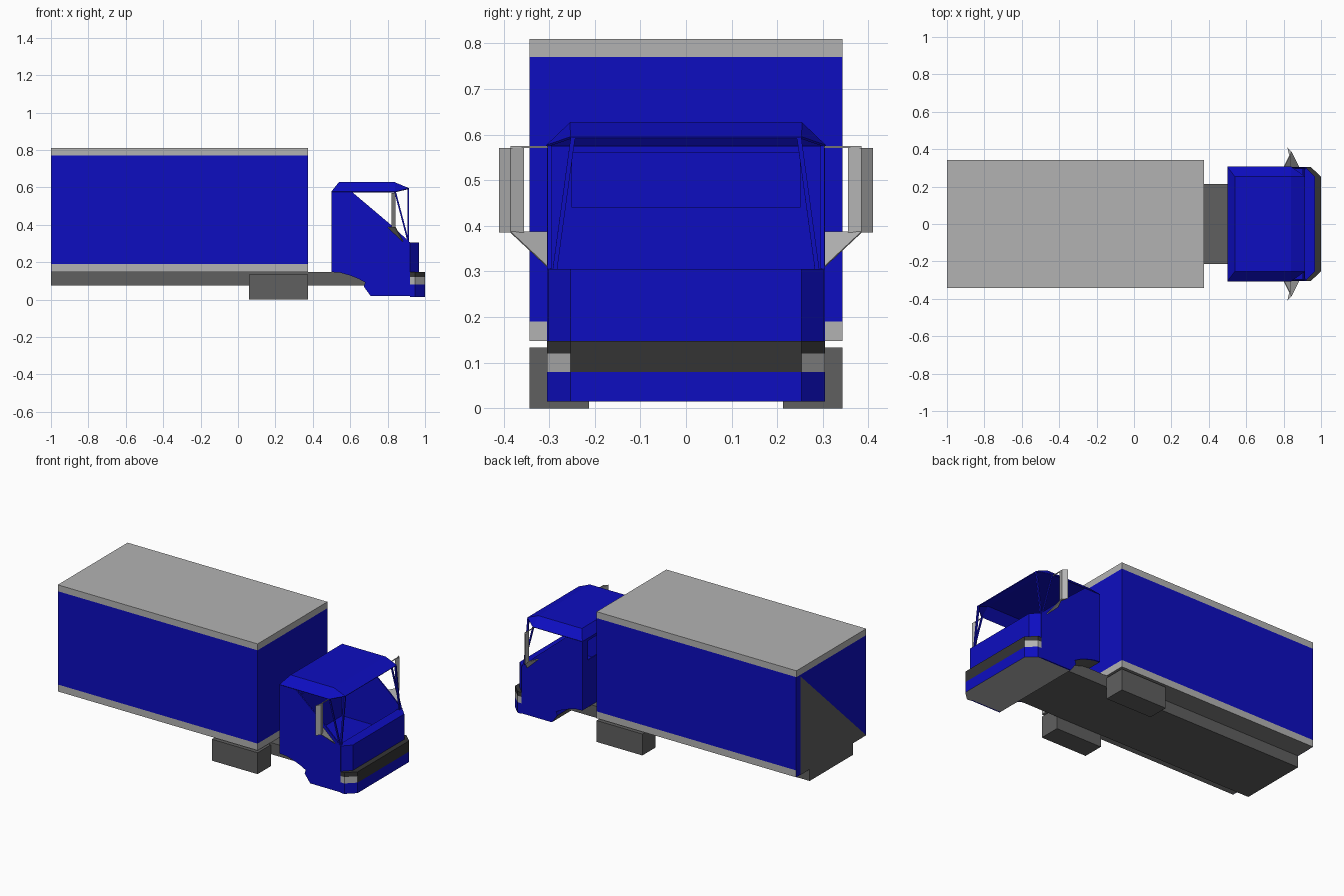
import bpy, bmesh, math
from mathutils import Vector

if "Cube" in bpy.data.objects:
    bpy.data.objects.remove(bpy.data.objects["Cube"], do_unlink=True)


def material(name, r, g, b):
    m = bpy.data.materials.new(name)
    m.use_nodes = True
    m.diffuse_color = (r, g, b, 1)
    m.node_tree.nodes["Principled BSDF"].inputs["Base Color"].default_value = (r, g, b, 1)
    return m


BLUE = material("blue paint", 0.004, 0.004, 0.53)
LIGHT = material("light grey", 0.45, 0.45, 0.45)
CHASSIS = material("chassis grey", 0.115, 0.115, 0.115)
DARK = material("bumper charcoal", 0.034, 0.034, 0.034)
FLOOR = material("floor grey", 0.23, 0.23, 0.23)


def make(name, verts, faces, mats):
    me = bpy.data.meshes.new(name)
    me.from_pydata([tuple(v) for v in verts], [], faces)
    bm = bmesh.new()
    bm.from_mesh(me)
    bmesh.ops.recalc_face_normals(bm, faces=bm.faces)
    bm.to_mesh(me)
    bm.free()
    for m in mats:
        me.materials.append(m)
    ob = bpy.data.objects.new(name, me)
    bpy.context.collection.objects.link(ob)
    return ob


def prism(name, ring, offset, *mats):
    """Extrude a closed 3D ring along an offset vector."""
    n = len(ring)
    a = [Vector(p) for p in ring]
    verts = a + [p + Vector(offset) for p in a]
    faces = [list(range(n)), list(range(n, 2 * n))]
    faces += [(i, (i + 1) % n, n + (i + 1) % n, n + i) for i in range(n)]
    return make(name, verts, faces, mats)


def box(name, x0, x1, y0, y1, z0, z1, *mats):
    ring = [(x0, y0, z0), (x1, y0, z0), (x1, y1, z0), (x0, y1, z0)]
    return prism(name, ring, (0, 0, z1 - z0), *mats)


def paint(ob, rule):
    """Pick each face's material slot with a rule on the face."""
    for f in ob.data.polygons:
        f.material_index = rule(f)


def bar(name, a, b, r, mat):
    """Thin square rod between two points."""
    a, b = Vector(a), Vector(b)
    d = b - a
    u = d.orthogonal().normalized() * r
    v = d.normalized().cross(u)
    return prism(name, [a + u, a + v, a - u, a - v], d, mat)


# Cargo box: grey bands above and below blue walls
W = 0.343
lower = box("cargo_lower_band", -0.997, 0.375, -W, W, 0.147, 0.19, LIGHT, FLOOR)
paint(lower, lambda f: 1 if f.normal.z < -0.5 else 0)
box("cargo_walls", -0.997, 0.375, -W, W, 0.19, 0.77, BLUE)
box("cargo_roof_band", -1.0, 0.375, -W, W, 0.77, 0.81, LIGHT)
box("cargo_rear_panel", -0.9985, -0.997, -W, W, 0.147, 0.77, BLUE)
prism("cargo_rear_triangle", [(-1, 0.303, 0.76), (-1, 0.303, 0.147), (-1, -W, 0.147)],
      (0.0015, 0, 0), CHASSIS)

# Chassis and side tanks
box("chassis", -1.0, 0.685, -0.213, 0.213, 0.075, 0.147, CHASSIS)
for side, s in (("left", 1), ("right", -1)):
    y0, y1 = sorted((0.213 * s, W * s))
    box(side + "_side_tank", 0.06, 0.375, y0, y1, 0.0, 0.133, CHASSIS)

# Cab lower body, with the wheel arch cut into its profile
C = 0.305
arch = [(0.5, 0.147), (0.545, 0.144), (0.595, 0.13), (0.64, 0.113),
        (0.68, 0.092), (0.672, 0.07), (0.71, 0.018)]
tub = arch + [(0.92, 0.018), (0.92, 0.155), (0.5, 0.155)]
ob = prism("cab_floor", [(x, -0.297, z) for x, z in tub], (0, 0.594, 0), BLUE, LIGHT, CHASSIS)
paint(ob, lambda f: 1 if f.normal.z < -0.9 and f.center.z < 0.05
      else 2 if f.normal.z < -0.2 else 0)

# Cab side walls, sill sloping under the window
wall = arch + [(0.92, 0.018), (0.92, 0.305), (0.823, 0.395), (0.61, 0.575), (0.5, 0.575)]
for side, s in (("left", 1), ("right", -1)):
    prism(side + "_cab_wall", [(x, s * C, z) for x, z in wall], (0, -0.008 * s, 0), BLUE)

# Cab rear wall around its window opening
box("cab_rear_wall_bottom", 0.5, 0.508, -0.297, 0.297, 0.155, 0.44, BLUE)
box("cab_rear_wall_top", 0.5, 0.508, -0.297, 0.297, 0.56, 0.575, BLUE)
for side, s in (("left", 1), ("right", -1)):
    y0, y1 = sorted((0.25 * s, 0.297 * s))
    box(side + "_cab_rear_wall_post", 0.5, 0.508, y0, y1, 0.44, 0.56, BLUE)


def front_plan(back, corner, front, z):
    return [(back, -C, z), (corner, -C, z), (front, -0.253, z),
            (front, 0.253, z), (corner, C, z), (back, C, z)]


# Nose and bumper layers with chamfered corners
prism("cab_nose", front_plan(0.90, 0.917, 0.967, 0.147), (0, 0, 0.158), BLUE)
skirt = prism("bumper_skirt", front_plan(0.92, 0.945, 1.0, 0.015), (0, 0, 0.065), BLUE, LIGHT)
paint(skirt, lambda f: 1 if f.normal.z < -0.5 else 0)
lamps = prism("bumper_headlight_band", front_plan(0.92, 0.945, 1.0, 0.08), (0, 0, 0.04), DARK, LIGHT)
paint(lamps, lambda f: 1 if abs(f.normal.y) > 0.4 else 0)
prism("bumper_top_band", front_plan(0.92, 0.945, 1.0, 0.12), (0, 0, 0.027), DARK)

# Roof shell with bevelled sides, rear slope and front visor
rv = []
for s in (-1, 1):
    rv += [(0.5, s * C, 0.575), (0.54, s * 0.253, 0.625), (0.838, s * 0.253, 0.625),
           (0.914, s * 0.253, 0.593), (0.84, s * C, 0.575)]
roof = make("cab_roof", rv, [(0, 1, 6, 5), (1, 2, 7, 6), (2, 3, 8, 7),
                             (0, 4, 2, 1), (5, 6, 7, 9), (2, 4, 3), (7, 8, 9)], [BLUE])
mod = roof.modifiers.new("thickness", "SOLIDIFY")
mod.thickness = 0.005
mod.offset = 0

# Window pillars and mirrors on both sides
for side, s in (("left", 1), ("right", -1)):
    bar(side + "_windshield_pillar", (0.91, 0.288 * s, 0.30), (0.91, 0.248 * s, 0.593), 0.007, BLUE)
    bar(side + "_door_pillar", (0.912, 0.299 * s, 0.305), (0.84, 0.299 * s, 0.577), 0.006, BLUE)
    plan = [(0.82, 0.41), (0.842, 0.385), (0.832, 0.355)]
    prism(side + "_mirror", [(x, y * s, 0.385) for x, y in plan], (0, 0, 0.186), LIGHT)
    bar(side + "_mirror_top_arm", (0.835, 0.385 * s, 0.573), (0.835, 0.298 * s, 0.573), 0.003, LIGHT)
    prism(side + "_mirror_bracket", [(0.84, 0.385 * s, 0.385), (0.88, 0.305 * s, 0.31),
                                     (0.80, 0.305 * s, 0.385)], (0.003, 0, 0.003), LIGHT)
